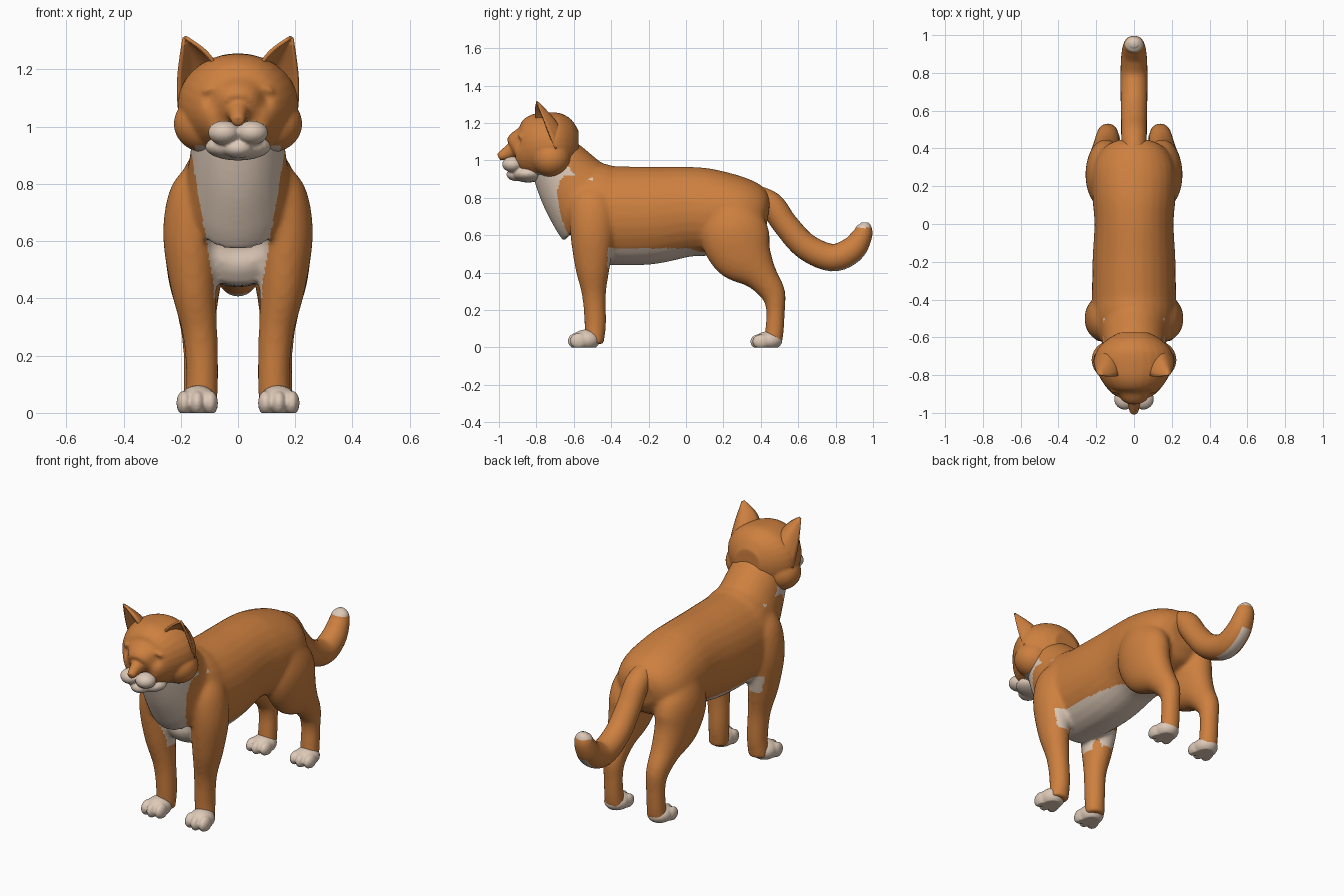
import bpy, bmesh, math
from mathutils import Vector, Matrix

cube = bpy.data.objects.get("Cube")
if cube:
    bpy.data.objects.remove(cube, do_unlink=True)


def make_material(name, rgb):
    mat = bpy.data.materials.new(name)
    mat.use_nodes = True
    mat.diffuse_color = (*rgb, 1)
    mat.node_tree.nodes["Principled BSDF"].inputs["Base Color"].default_value = (*rgb, 1)
    return mat


MATERIALS = [make_material("orange fur", (0.61, 0.215, 0.05)),
             make_material("cream fur", (0.72, 0.58, 0.47))]
ORANGE, CREAM = 0, 1


def spline(points, steps=5):
    """Smooth curve through points of any dimension."""
    pts = [Vector(p) for p in points]
    pts = [pts[0]] + pts + [pts[-1]]
    out = []
    for a, b, c, d in zip(pts, pts[1:], pts[2:], pts[3:]):
        for i in range(steps):
            t = i / steps
            out.append(0.5 * (2 * b + (c - a) * t + (2 * a - 5 * b + 4 * c - d) * t * t
                              + (3 * b - a - 3 * c + d) * t ** 3))
    return out + [pts[-1]]


def loft(bm, rings, side=1, segments=28):
    """Closed tube through rings of (x, y, z, half width, half depth)."""
    path = spline(rings)
    centres = [Vector((p[0] * side, p[1], p[2])) for p in path]
    loops = []
    for i, p in enumerate(path):
        tangent = (centres[min(i + 1, len(path) - 1)] - centres[max(i - 1, 0)]).normalized()
        across = Vector((1, 0, 0))
        across = (across - tangent * tangent.dot(across)).normalized()
        up = tangent.cross(across)
        loops.append([])
        for k in range(segments):
            a = math.tau * k / segments
            loops[-1].append(bm.verts.new(
                centres[i] + across * math.cos(a) * p[3] + up * math.sin(a) * p[4]))
    faces = [bm.faces.new(loops[0]), bm.faces.new(loops[-1][::-1])]
    for lower, upper in zip(loops, loops[1:]):
        for k in range(segments):
            n = (k + 1) % segments
            faces.append(bm.faces.new((lower[k], upper[k], upper[n], lower[n])))
    bmesh.ops.recalc_face_normals(bm, faces=faces)


def ball(bm, centre, radii, tilt=0):
    matrix = (Matrix.Translation(centre) @ Matrix.Rotation(tilt, 4, 'Y')
              @ Matrix.Diagonal((*radii, 1)))
    bmesh.ops.create_uvsphere(bm, u_segments=24, v_segments=16, radius=1, matrix=matrix)


def finish(name, bm, rule, voxel=0, smooth=0, solid=0, deform=None):
    """Fuse the shapes into one smooth skin and colour its faces by a rule."""
    mesh = bpy.data.meshes.new(name)
    bm.to_mesh(mesh)
    bm.free()
    obj = bpy.data.objects.new(name, mesh)
    bpy.context.collection.objects.link(obj)
    if solid:
        mod = obj.modifiers.new("thickness", 'SOLIDIFY')
        mod.thickness, mod.offset = solid, 0
    if voxel:
        mod = obj.modifiers.new("fuse", 'REMESH')
        mod.mode, mod.voxel_size = 'VOXEL', voxel
    if smooth:
        mod = obj.modifiers.new("soften", 'SMOOTH')
        mod.factor, mod.iterations = 0.5, smooth
    bpy.context.view_layer.update()
    skin = bpy.data.meshes.new_from_object(
        obj.evaluated_get(bpy.context.evaluated_depsgraph_get()))
    obj.modifiers.clear()
    obj.data = skin
    bpy.data.meshes.remove(mesh)
    skin.name = name
    skin.materials.clear()
    for mat in MATERIALS:
        skin.materials.append(mat)
    if deform:
        for v in skin.vertices:
            deform(v.co)
    for face in skin.polygons:
        face.use_smooth = True
        face.material_index = rule(face.center, face.normal)
    return obj


# Body: torso, neck and four legs
bm = bmesh.new()
torso = [(-0.67, 0.67, 0.08, 0.08), (-0.62, 0.71, 0.18, 0.16), (-0.52, 0.72, 0.265, 0.215),
         (-0.4, 0.705, 0.265, 0.222), (-0.2, 0.705, 0.262, 0.22), (0, 0.725, 0.242, 0.21),
         (0.15, 0.722, 0.23, 0.22), (0.3, 0.72, 0.192, 0.215), (0.4, 0.715, 0.145, 0.165),
         (0.44, 0.71, 0.08, 0.09)]
loft(bm, [(0, y, z, width, height) for y, z, height, width in torso])
loft(bm, [(0, -0.49, 0.74, 0.19, 0.24), (0, -0.53, 0.78, 0.19, 0.225),
          (0, -0.605, 0.87, 0.172, 0.195), (0, -0.685, 0.99, 0.155, 0.155),
          (0, -0.73, 1.07, 0.13, 0.12)])
front_leg = [(0.12, -0.49, 0.84, 0.06, 0.08), (0.145, -0.5, 0.76, 0.095, 0.12),
             (0.165, -0.5, 0.62, 0.097, 0.12), (0.155, -0.5, 0.44, 0.08, 0.095),
             (0.133, -0.492, 0.28, 0.061, 0.064), (0.125, -0.485, 0.13, 0.056, 0.058),
             (0.13, -0.49, 0.02, 0.056, 0.05)]
hind_leg = [(0.12, 0.22, 0.76, 0.09, 0.13), (0.145, 0.25, 0.63, 0.11, 0.18),
            (0.15, 0.305, 0.5, 0.098, 0.168), (0.145, 0.4, 0.385, 0.075, 0.092),
            (0.14, 0.465, 0.29, 0.06, 0.067), (0.138, 0.479, 0.2, 0.053, 0.05),
            (0.138, 0.474, 0.1, 0.053, 0.05), (0.138, 0.465, 0.02, 0.055, 0.048)]
for s in (1, -1):
    loft(bm, front_leg, s)
    loft(bm, hind_leg, s)


def body_colour(c, n):
    x = abs(c.x)
    chest = c.y < -0.5 and c.z > 0.44 and n.y < 0.1 and x < 0.085 + 0.17 * (c.z - 0.45)
    between_legs = x < 0.085 and 0.4 < c.z < 0.53 and c.y < 0.2
    belly = -0.42 < c.y < 0.11 and 0.42 < c.z < 0.53 - 0.4 * max(0, c.y - 0.02)
    return CREAM if chest or between_legs or belly else ORANGE


finish("body", bm, body_colour, voxel=0.012, smooth=8)

# Head: skull, cheeks, brows and nose
bm = bmesh.new()
skull = [(-0.575, 1.08, 0.08, 0.08), (-0.61, 1.08, 0.135, 0.14), (-0.66, 1.08, 0.168, 0.19),
         (-0.72, 1.08, 0.177, 0.21), (-0.8, 1.07, 0.177, 0.187), (-0.87, 1.06, 0.142, 0.142),
         (-0.915, 1.06, 0.095, 0.095), (-0.93, 1.055, 0.05, 0.05)]
loft(bm, [(0, y, z, width, height) for y, z, height, width in skull])
loft(bm, [(0, -0.84, 1.11, 0.06, 0.06), (0, -0.91, 1.065, 0.045, 0.045),
          (0, -0.965, 1.035, 0.03, 0.033), (0, -1.003, 1.018, 0.022, 0.02)])
for s in (1, -1):
    ball(bm, (s * 0.115, -0.72, 1.01), (0.11, 0.105, 0.1))
    ball(bm, (s * 0.08, -0.875, 1.128), (0.05, 0.03, 0.022), s * 0.15)


def eye_sockets(co):
    for s in (1, -1):
        d = (co - Vector((s * 0.085, -0.9, 1.092))).length
        co.y += 0.025 * math.exp(-(d / 0.032) ** 2)


def head_colour(c, n):
    jaw = c.z < 0.935 and abs(c.x) < 0.15 and c.y < -0.72
    return CREAM if jaw else ORANGE


finish("head", bm, head_colour, voxel=0.008, smooth=5, deform=eye_sockets)

# Muzzle: two whisker pads and a chin
bm = bmesh.new()
for s in (1, -1):
    ball(bm, (s * 0.049, -0.927, 0.979), (0.056, 0.056, 0.042))
ball(bm, (0, -0.905, 0.925), (0.055, 0.055, 0.036))
ball(bm, (0, -0.845, 0.93), (0.115, 0.09, 0.048))
finish("muzzle", bm, lambda c, n: CREAM, voxel=0.006, smooth=2)

# Ears: curved shells that narrow to a tip
for s, label in ((1, "left"), (-1, "right")):
    bm = bmesh.new()
    inner, back, outer = (Vector(p) for p in ((0.07, -0.79, 1.19), (0.1, -0.56, 1.14),
                                              (0.205, -0.7, 1.06)))
    tip, middle = Vector((0.188, -0.8, 1.315)), Vector((0.14, -0.75, 1.18))
    rows = []
    for j in range(11):
        v = j / 10 * 0.98
        rows.append([])
        for i in range(15):
            u = i / 14
            base = inner * (1 - u) ** 2 + back * 2 * u * (1 - u) + outer * u * u
            p = base.lerp(tip, v)
            p += (base - middle).normalized() * 0.025 * math.sin(math.pi * v)
            rows[-1].append(bm.verts.new((p.x * s, p.y, p.z)))
    for low, high in zip(rows, rows[1:]):
        for i in range(14):
            bm.faces.new((low[i], low[i + 1], high[i + 1], high[i]))
    bmesh.ops.recalc_face_normals(bm, faces=bm.faces)
    finish(label + "_ear", bm, lambda c, n: ORANGE, solid=0.012)

# Tail: hangs down, then curls up to a pale tip
bm = bmesh.new()
loft(bm, [(0, 0.33, 0.84, 0.05, 0.04), (0, 0.45, 0.77, 0.066, 0.066),
          (0, 0.53, 0.66, 0.068, 0.068), (0, 0.64, 0.54, 0.07, 0.071),
          (0, 0.78, 0.48, 0.071, 0.073), (0, 0.885, 0.52, 0.068, 0.07),
          (0, 0.94, 0.595, 0.058, 0.055), (0, 0.953, 0.645, 0.045, 0.04),
          (0, 0.953, 0.668, 0.02, 0.018)])


def tail_colour(c, n):
    tip = c.z > 0.64 and c.y > 0.88
    underside = c.y > 0.75 and c.z < 0.52 and abs(c.x) < 0.03 and n.z < -0.5
    return CREAM if tip or underside else ORANGE


finish("tail", bm, tail_colour)


# Paws: a pad and three toes, flat underneath
def flat_sole(co):
    co.z = max(co.z, 0)


for end, y, height in (("front", -0.535, 1), ("hind", 0.44, 0.9)):
    for s, label in ((1, "left"), (-1, "right")):
        bm = bmesh.new()
        ball(bm, (s * 0.14, y, 0.04 * height), (0.068, 0.075, 0.056 * height))
        for x in (0.097, 0.143, 0.188):
            ahead = 0.05 if x == 0.143 else 0.038
            ball(bm, (s * x, y - ahead, 0.035 * height), (0.027, 0.047, 0.043 * height))
        finish(f"{end}_{label}_paw", bm, lambda c, n: CREAM, voxel=0.007, smooth=2,
               deform=flat_sole)
